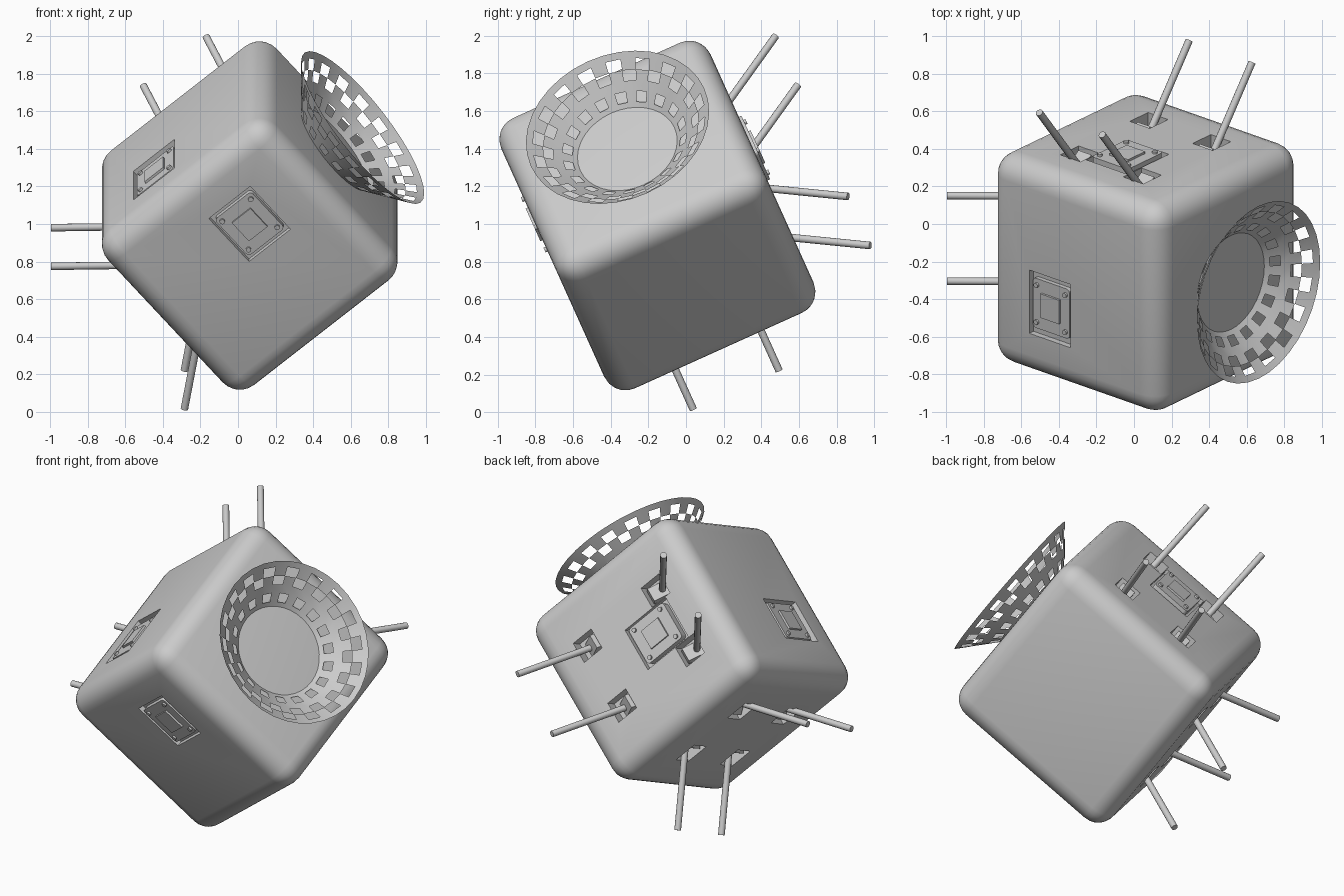
import bpy, bmesh, math
from mathutils import Matrix, Vector

if "Cube" in bpy.data.objects:
    bpy.data.objects.remove(bpy.data.objects["Cube"])

# Tilted cube frame: U = dish side, V = upper left side, A = back side
C = Vector((0.062, -0.152, 1.045))
t, r = math.radians(24.3), math.radians(40.5)
X = Vector((1, 0, 0))
W = Vector((0, -math.sin(t), math.cos(t)))
A = Vector((0, math.cos(t), math.sin(t)))
U = X * math.cos(r) + W * math.sin(r)
V = -X * math.sin(r) + W * math.cos(r)
S, D = 1.19, 1.22


def frame(a, b, n, h):
    """Frame on a cube face: a, b in the face, n outward, origin h from centre."""
    m = Matrix((a, b, n)).transposed().to_4x4()
    m.translation = C + n * h
    return m


def finish(name, bm, m, smooth=True):
    bmesh.ops.transform(bm, matrix=m, verts=bm.verts)
    bmesh.ops.recalc_face_normals(bm, faces=bm.faces)
    me = bpy.data.meshes.new(name)
    bm.to_mesh(me)
    bm.free()
    ob = bpy.data.objects.new(name, me)
    bpy.context.collection.objects.link(ob)
    if smooth:
        select(ob)
        bpy.ops.object.shade_smooth_by_angle(angle=math.radians(35))
    return ob


def select(ob):
    bpy.ops.object.select_all(action='DESELECT')
    ob.select_set(True)
    bpy.context.view_layer.objects.active = ob


def box(bm, pos, size, tilt=0.0):
    m = Matrix.Translation(pos) @ Matrix.Rotation(tilt, 4, 'X') @ Matrix.Diagonal((*size, 1))
    return bmesh.ops.create_cube(bm, size=1, matrix=m)['verts']


def cylinder(bm, p, q, rad, seg=12):
    p, q = Vector(p), Vector(q)
    m = Matrix.Translation((p + q) / 2) @ (q - p).to_track_quat('Z', 'Y').to_matrix().to_4x4()
    bmesh.ops.create_cone(bm, cap_ends=True, segments=seg, radius1=rad, radius2=rad,
                          depth=(q - p).length, matrix=m)


# Rounded cube body
bm = bmesh.new()
box(bm, (0, 0, 0), (S, S, D))
bmesh.ops.bevel(bm, geom=bm.edges[:], offset=0.125, segments=6, profile=0.5, affect='EDGES')
body = finish("body", bm, frame(U, V, -A, 0))


def cut(name, m, boxes):
    bm = bmesh.new()
    for pos, size in boxes:
        box(bm, pos, size)
    cutter = finish(name, bm, m, False)
    cutter.hide_render = True
    mod = body.modifiers.new(name, 'BOOLEAN')
    mod.operation, mod.solver, mod.object = 'DIFFERENCE', 'EXACT', cutter
    select(body)
    bpy.ops.object.modifier_apply(modifier=mod.name)
    bpy.data.objects.remove(cutter)


back = frame(-U, V, A, D / 2)
front = frame(U, V, -A, D / 2)
left_top = frame(U, A, V, S / 2)
left_bottom = frame(A, V, -U, S / 2)


# Hatch: recessed pocket, rounded plate, raised square and four screws
def hatch(name, m, x, y, w, h, lift):
    cut(name + "_pocket", m, [((x, y, 0), (w, h, 0.07))])
    bm = bmesh.new()
    box(bm, (x, y, lift - 0.025), (w - 0.035, min(h - 0.05, 0.29), 0.05))
    edges = [e for e in bm.edges if abs((e.verts[0].co - e.verts[1].co).z) > 0.01]
    bmesh.ops.bevel(bm, geom=edges, offset=0.02, segments=3, profile=0.5, affect='EDGES')
    box(bm, (x, y, lift), (0.13, 0.14, 0.025))
    for sx in (-1, 1):
        for sy in (-1, 1):
            px, py = x + sx * 0.1, y + sy * 0.108
            cylinder(bm, (px, py, lift - 0.01), (px, py, lift + 0.012), 0.014)
    finish(name, bm, m)


hatch("front_hatch", front, 0.147, 0.172, 0.29, 0.33, 0.0)
hatch("left_hatch", left_top, -0.162, -0.173, 0.29, 0.37, -0.01)
hatch("back_hatch", back, 0.0, 0.15, 0.29, 0.34, 0.015)


# Four splayed rods in pockets on one face
def rods(name, m, x, y0, y1, h):
    spots = [(sx, sy) for sx in (-1, 1) for sy in (-1, 1)]
    slope = (y1 - y0) / h
    cut(name + "_pockets", m, [((sx * x, sy * (y0 - 0.06), 0), (0.14, 0.15, 0.15))
                               for sx, sy in spots])
    bm = bmesh.new()
    for sx, sy in spots:
        cylinder(bm, (sx * x, sy * (y0 - 0.09 * slope), -0.09), (sx * x, sy * y1, h), 0.02)
    finish(name, bm, m)
    bm = bmesh.new()
    for sx, sy in spots:
        box(bm, (sx * x, sy * (y0 - 0.075), -0.06), (0.09, 0.11, 0.05), -sy * math.atan(slope))
    finish(name + "_mounts", bm, m)


rods("back_rods", back, 0.22, 0.345, 0.615, 0.355)
rods("lower_rods", left_bottom, 0.25, 0.275, 0.548, 0.33)

# Perforated dish: conical grid with checkered openings
bm = bmesh.new()
N = 36
levels = [0, 0.1, 0.29, 0.48, 0.67, 0.87, 1]
rings = []
for f in levels:
    rad, z = 0.275 + 0.23 * f, 0.002 + 0.195 * f
    rings.append([bm.verts.new((rad * math.cos(2 * math.pi * j / N),
                                rad * math.sin(2 * math.pi * j / N), z)) for j in range(N)])
holes = {1: 0, 3: 1, 4: 0}
for i in range(len(levels) - 1):
    for j in range(N):
        if i in holes and j % 2 == holes[i]:
            continue
        k = (j + 1) % N
        bm.faces.new((rings[i][j], rings[i][k], rings[i + 1][k], rings[i + 1][j]))
finish("dish", bm, frame(V, -A, U, S / 2))

select(body)
bpy.ops.object.shade_smooth_by_angle(angle=math.radians(35))
